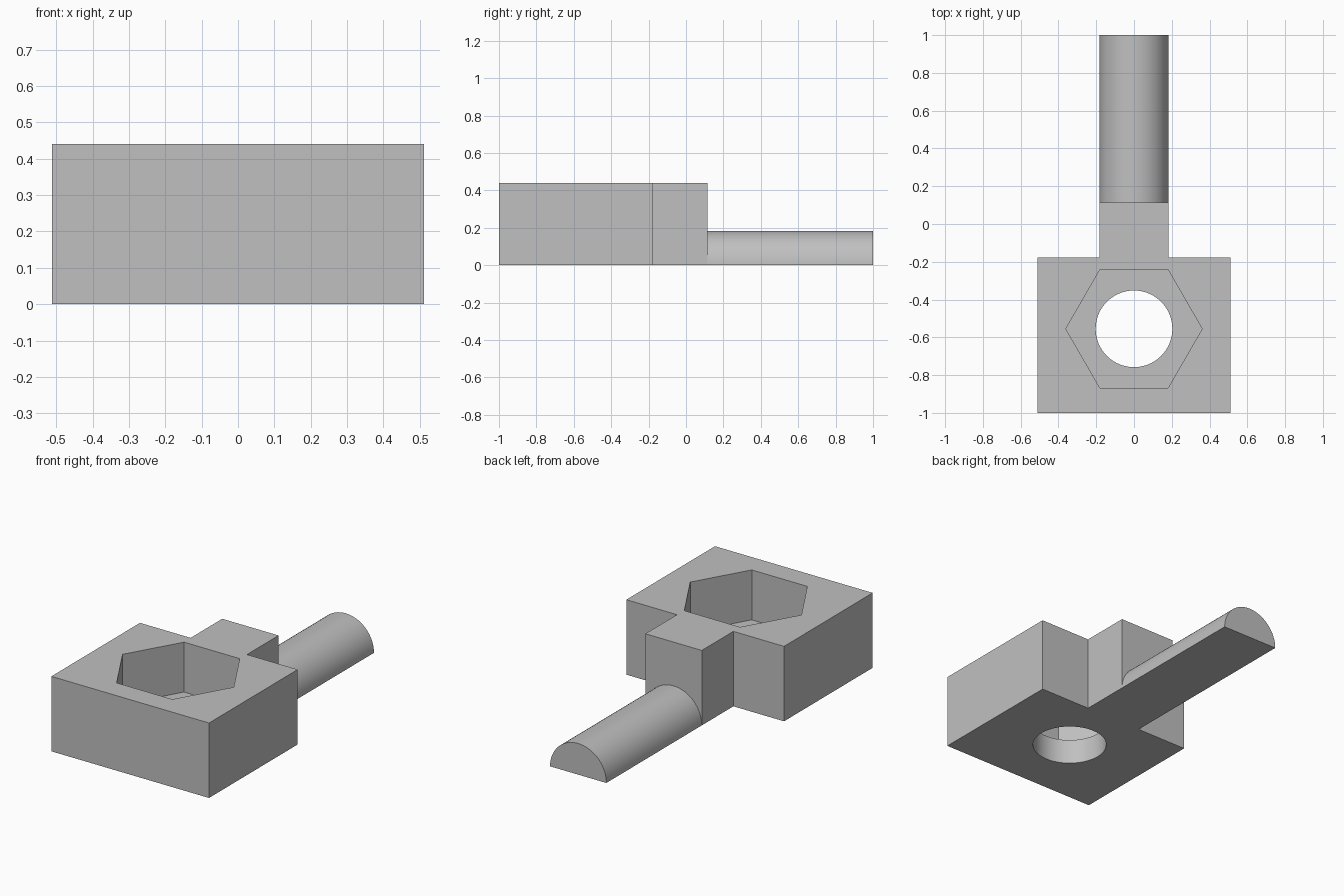
import bpy
import bmesh
from math import pi, cos, sin, radians

if "Cube" in bpy.data.objects:
    bpy.data.objects.remove(bpy.data.objects["Cube"], do_unlink=True)

HEIGHT = 0.44
FRONT, BLOCK_BACK, NECK_BACK, ROD_END = -1.0, -0.178, 0.115, 1.0
HALF_BLOCK, HALF_ROD = 0.512, 0.183
BORE_Y, FLOOR = -0.555, 0.147

grey = bpy.data.materials.new("plain grey")
grey.use_nodes = True
colour = (0.527, 0.527, 0.527, 1)
grey.diffuse_color = colour
grey.node_tree.nodes["Principled BSDF"].inputs["Base Color"].default_value = colour


def prism(name, points, offset):
    """Extrude a closed outline of 3D points along an offset."""
    bm = bmesh.new()
    face = bm.faces.new([bm.verts.new(p) for p in points])
    new = bmesh.ops.extrude_face_region(bm, geom=[face])["geom"]
    bmesh.ops.translate(bm, vec=offset,
                        verts=[v for v in new if isinstance(v, bmesh.types.BMVert)])
    bmesh.ops.recalc_face_normals(bm, faces=bm.faces)
    mesh = bpy.data.meshes.new(name)
    bm.to_mesh(mesh)
    bm.free()
    mesh.materials.append(grey)
    obj = bpy.data.objects.new(name, mesh)
    bpy.context.collection.objects.link(obj)
    return obj


def ring(radius, sides, z):
    return [(radius * cos(2 * pi * i / sides), BORE_Y + radius * sin(2 * pi * i / sides), z)
            for i in range(sides)]


def activate(obj):
    bpy.ops.object.select_all(action="DESELECT")
    obj.select_set(True)
    bpy.context.view_layer.objects.active = obj


def cut(obj, cutter):
    cutter.hide_render = True
    mod = obj.modifiers.new("cut", "BOOLEAN")
    mod.operation, mod.solver, mod.object = "DIFFERENCE", "EXACT", cutter
    activate(obj)
    bpy.ops.object.modifier_apply(modifier=mod.name)
    bpy.data.objects.remove(cutter, do_unlink=True)


# Block with a narrow neck at the back
right_half = [(HALF_BLOCK, FRONT), (HALF_BLOCK, BLOCK_BACK),
              (HALF_ROD, BLOCK_BACK), (HALF_ROD, NECK_BACK)]
outline = right_half + [(-x, y) for x, y in reversed(right_half)]
block = prism("nut_block", [(x, y, 0) for x, y in outline], (0, 0, HEIGHT))

# Hexagonal pocket from above, round hole through its floor
cut(block, prism("hex_cutter", ring(0.361, 6, FLOOR), (0, 0, HEIGHT)))
cut(block, prism("hole_cutter", ring(0.203, 64, -0.1), (0, 0, HEIGHT)))

# Half-round rod lying flat side down
arc = [(HALF_ROD * cos(pi * i / 32), NECK_BACK, HALF_ROD * sin(pi * i / 32))
       for i in range(33)]
rod = prism("half_round_rod", arc, (0, ROD_END - NECK_BACK, 0))

for part in (block, rod):
    activate(part)
    bpy.ops.object.shade_smooth_by_angle(angle=radians(30))
